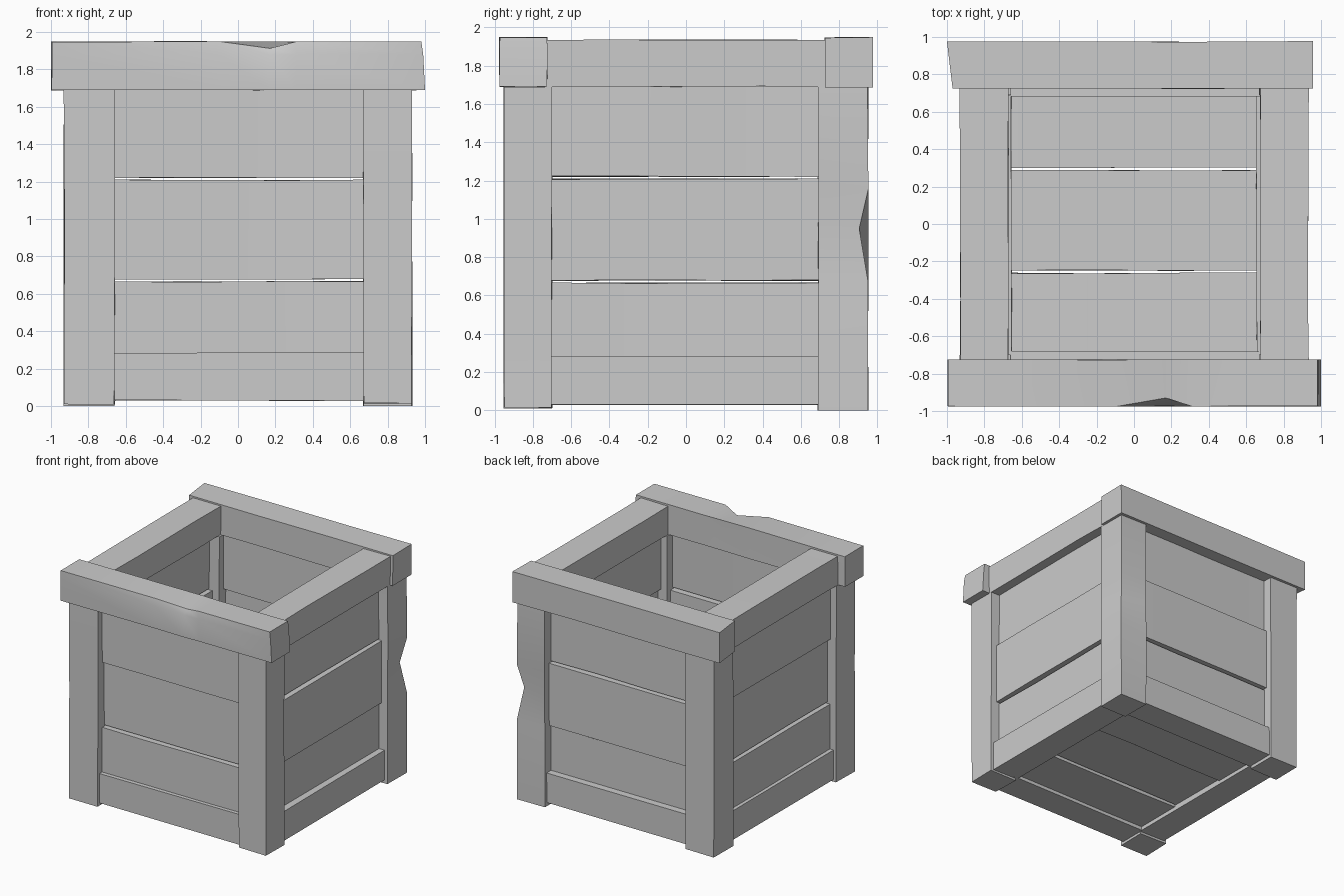
import bpy, bmesh, random
from mathutils import Vector

if "Cube" in bpy.data.objects:
    bpy.data.objects.remove(bpy.data.objects["Cube"])

random.seed(4)


def timber(name, lo, hi, cuts=(), wobble=0.003, moves=()):
    """Box from lo to hi, sliced at (axis, value) cuts, slightly uneven.
    moves: (original point, new point) pairs for dents and skewed ends."""
    lo, hi = Vector(lo), Vector(hi)
    bm = bmesh.new()
    bmesh.ops.create_cube(bm, size=1)
    for v in bm.verts:
        v.co = Vector([lo[i] + (v.co[i] + 0.5) * (hi[i] - lo[i]) for i in range(3)])
    for axis, value in cuts:
        point, normal = Vector((0, 0, 0)), Vector((0, 0, 0))
        point[axis], normal[axis] = value, 1
        geom = bm.verts[:] + bm.edges[:] + bm.faces[:]
        bmesh.ops.bisect_plane(bm, geom=geom, plane_co=point, plane_no=normal)
    for v in bm.verts:
        for old, new in moves:
            if (v.co - Vector(old)).length < 0.001:
                v.co = Vector(new)
                break
        else:
            v.co += Vector([random.uniform(-wobble, wobble) for _ in range(3)])
            v.co.z = max(v.co.z, 0)
    mesh = bpy.data.meshes.new(name)
    bm.to_mesh(mesh)
    bm.free()
    ob = bpy.data.objects.new(name, mesh)
    bpy.context.collection.objects.link(ob)
    bpy.context.view_layer.objects.active = ob
    ob.select_set(True)
    return ob


# Corner posts
timber("post_front_left", (-0.93, -0.95, 0.01), (-0.66, -0.70, 1.69), [(2, 0.95)])
timber("post_front_right", (0.67, -0.95, 0.015), (0.93, -0.70, 1.69), [(2, 0.95)])
timber("post_back_left", (-0.93, 0.69, 0.0), (-0.66, 0.95, 1.69), [(2, 0.95)])
# Chipped post, dent on its outer edge
timber("post_back_right", (0.67, 0.69, 0.0), (0.93, 0.95, 1.69),
       [(2, 0.68), (2, 0.95), (2, 1.16)],
       moves=[((0.93, 0.95, 0.95), (0.895, 0.905, 0.95))])

# Top rails: front one is chipped, both have skewed ends
timber("top_rail_front", (-0.995, -0.975, 1.69), (0.99, -0.725, 1.948),
       [(0, -0.1), (0, 0.17), (0, 0.31), (2, 1.88)], wobble=0.002,
       moves=[((0.17, -0.975, 1.948), (0.17, -0.93, 1.912)),
              ((0.99, -0.975, 1.948), (0.98, -0.972, 1.948)),
              ((0.99, -0.725, 1.948), (0.98, -0.725, 1.948)),
              ((0.99, -0.975, 1.69), (1.0, -0.975, 1.69)),
              ((0.99, -0.725, 1.69), (1.0, -0.725, 1.69))])
timber("top_rail_back", (-0.985, 0.725, 1.687), (0.955, 0.975, 1.948),
       [(0, -0.35), (0, 0.35)],
       moves=[((-0.985, 0.975, z), (-1.0, 0.975, z)) for z in (1.687, 1.948)]
       + [((-0.985, 0.725, z), (-0.97, 0.725, z)) for z in (1.687, 1.948)])
timber("top_rail_left", (-0.93, -0.735, 1.69), (-0.672, 0.735, 1.933), [(1, -0.4), (1, 0.4)])
timber("top_rail_right", (0.675, -0.735, 1.69), (0.932, 0.735, 1.933), [(1, -0.4), (1, 0.4)])

# Bottom rails
for side, s in (("front", -1), ("back", 1)):
    y = sorted((s * 0.68, s * 0.925))
    timber("bottom_rail_" + side, (-0.70, y[0], 0.03), (0.70, y[1], 0.285))
for side, s in (("left", -1), ("right", 1)):
    x = sorted((s * 0.655, s * 0.905))
    timber("bottom_rail_" + side, (x[0], -0.72, 0.03), (x[1], 0.72, 0.28))

# Wall planks, middle one stepped in or out on alternate sides
levels = ((0.27, 0.665), (0.678, 1.208), (1.221, 1.70))
for side, axis, s, mid in (("front", 1, -1, -1), ("back", 1, 1, 1),
                           ("left", 0, -1, -1), ("right", 0, 1, 1)):
    along = 1 - axis
    for n, (z0, z1) in enumerate(levels):
        shift = 0.014 * (mid if n == 1 else -mid)
        outer = (0.88 if axis else 0.86) + shift
        d = sorted((s * outer, s * (outer - 0.12)))
        lo, hi = [0, 0, z0], [0, 0, z1]
        lo[axis], hi[axis] = d
        lo[along], hi[along] = -0.74, 0.74
        timber(f"plank_{side}_{n + 1}", lo, hi, [(along, -0.25), (along, 0.25)])

# Floor planks
for n, (y0, y1) in enumerate(((-0.70, -0.263), (-0.248, 0.287), (0.302, 0.70))):
    z = 0.075 if n == 1 else 0.06
    timber(f"floor_plank_{n + 1}", (-0.68, y0, z), (0.68, y1, z + 0.11),
           [(0, -0.25), (0, 0.25)])

bpy.ops.object.shade_smooth_by_angle()
